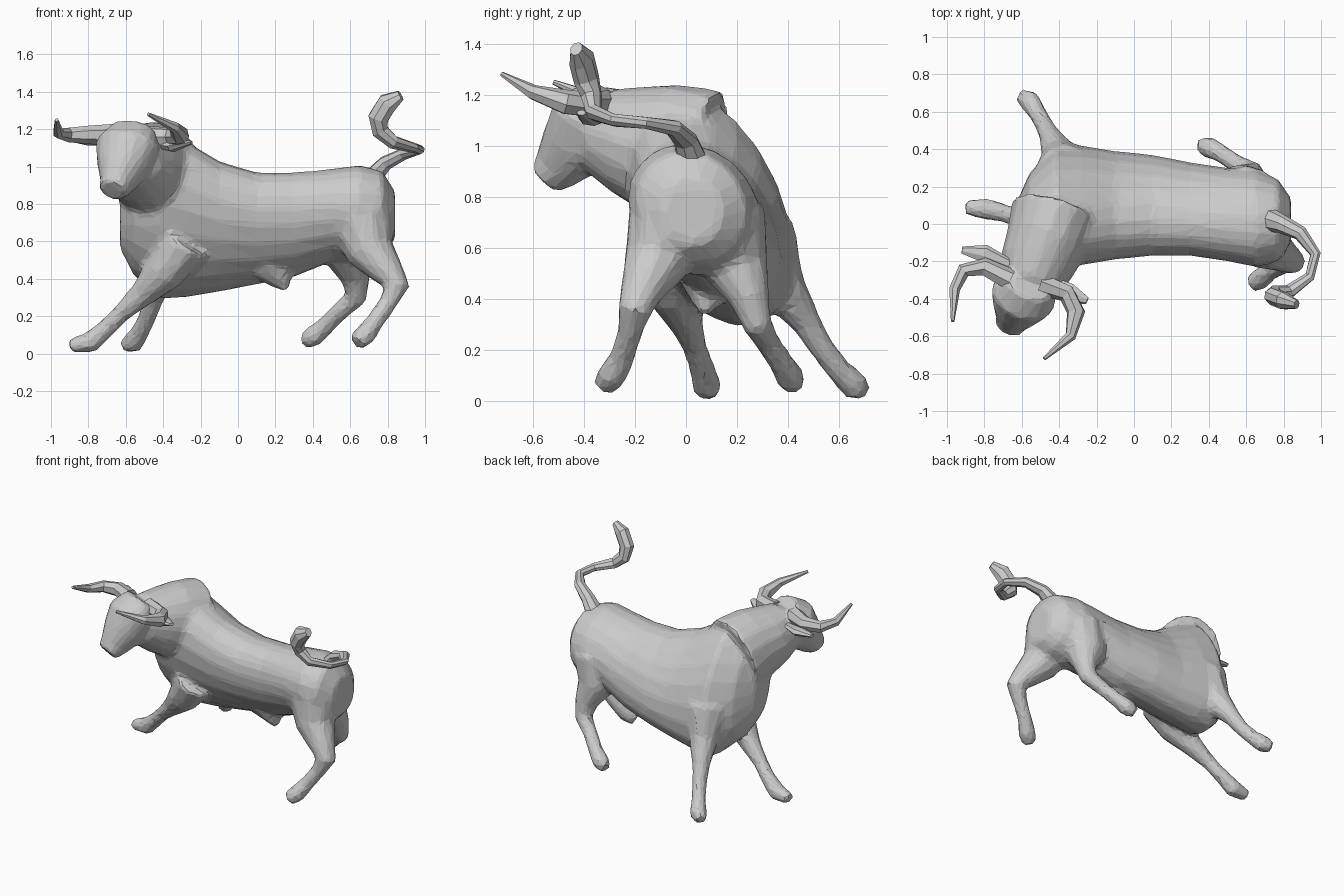
import bpy
import bmesh
from math import cos, sin, pi
from mathutils import Vector

SCALE = 0.01  # all part measurements below are in hundredths of a unit

default_cube = bpy.data.objects.get("Cube")
if default_cube:
    bpy.data.objects.remove(default_cube, do_unlink=True)

# Single flat colour
stone_grey = bpy.data.materials.new("stone_grey")
stone_grey.use_nodes = True
grey_colour = (0.6, 0.6, 0.6, 1.0)
stone_grey.diffuse_color = grey_colour
shader = next(n for n in stone_grey.node_tree.nodes if n.type == "BSDF_PRINCIPLED")
shader.inputs["Base Color"].default_value = grey_colour
shader.inputs["Roughness"].default_value = 0.8


def loft(name, rings):
    """Skin a closed solid through a list of equal-length point rings."""
    bm = bmesh.new()
    loops = [[bm.verts.new(point) for point in ring] for ring in rings]
    count = len(loops[0])
    for lower, upper in zip(loops, loops[1:]):
        for i in range(count):
            j = (i + 1) % count
            bm.faces.new((lower[i], lower[j], upper[j], upper[i]))
    bm.faces.new(reversed(loops[0]))
    bm.faces.new(loops[-1])
    bmesh.ops.recalc_face_normals(bm, faces=bm.faces)
    mesh = bpy.data.meshes.new(name)
    bm.to_mesh(mesh)
    bm.free()
    mesh.materials.append(stone_grey)
    part = bpy.data.objects.new(name, mesh)
    bpy.context.collection.objects.link(part)
    return part


def tube(name, stations, sides=10, flatten=1.0):
    """Sweep an ellipse along (x, y, z, half width[, half height]) stations."""
    centres = [Vector(s[:3]) * SCALE for s in stations]
    rings = []
    side = None
    for i, station in enumerate(stations):
        before, after = centres[max(i - 1, 0)], centres[min(i + 1, len(centres) - 1)]
        tangent = (after - before).normalized()
        if side is None:
            side = tangent.cross(Vector((0, 0, 1)))
        side = (side - tangent * side.dot(tangent)).normalized()
        rise = side.cross(tangent)
        width = station[3] * SCALE
        height = station[-1] * SCALE * flatten
        angles = [2 * pi * k / sides for k in range(sides)]
        rings.append([centres[i] + side * cos(a) * width + rise * sin(a) * height
                      for a in angles])
    return loft(name, rings)


def barrel(name, stations, sides=20):
    """Upright leaning ovals: x, centre y, centre z, half y, half z, lean."""
    rings = []
    for x, y, z, half_y, half_z, lean in stations:
        angles = [2 * pi * k / sides for k in range(sides)]
        rings.append([Vector((x, y + half_y * cos(a),
                              z + half_z * sin(a - lean * SCALE))) * SCALE
                      for a in angles])
    return loft(name, rings)


# Torso, leaning over to one side at the shoulders
torso = barrel("body", [
    (-63, 2, 74, 9, 18, 30), (-56, 4, 77, 23, 35, 40), (-42, 9, 76, 33, 47, 42),
    (-28, 10, 72, 32, 42, 42), (-10, 10, 68, 29, 35, 40), (10, 10, 67, 27, 30, 35),
    (30, 8, 69, 25, 28, 30), (50, 5, 74, 25, 25, 20), (65, 3, 75, 26, 26, 15),
    (77, 2, 76, 22, 22, 10), (84, 2, 74, 12, 13, 0)])

# Neck swinging round to the front, and the lowered head
neck = tube("neck", [
    (-42, 6, 94, 24, 29), (-47, -10, 99, 22, 26), (-52, -22, 102, 20, 22),
    (-56, -34, 106, 16, 17)], 16)
head = tube("head", [
    (-56, -32, 120, 13, 9), (-59, -38, 111, 18, 15), (-62, -44, 99, 14, 14),
    (-65, -51, 91, 9, 10), (-67, -55, 87, 8, 7)], 14)
sheath = tube("sheath", [(18, 9, 47, 12), (23, 8, 40, 7), (26, 7, 34, 2)], 8)

# Legs, each from the muscle down to the hoof
legs = {
    "front_left_leg": [
        (-37, 28, 64, 16), (-40, 37, 45, 10), (-45, 47, 31, 6), (-48, 53, 21, 5),
        (-52, 60, 12, 5), (-56, 66, 6, 6), (-61, 69, 4, 4)],
    "front_right_leg": [
        (-28, -8, 60, 14), (-40, -5, 43, 11), (-52, 0, 31, 7), (-62, 3, 22, 5),
        (-70, 6, 14, 5), (-79, 8, 6, 6), (-90, 9, 4, 4)],
    "rear_left_leg": [
        (60, 14, 70, 18), (58, 20, 52, 13), (63, 25, 40, 8), (63, 28, 30, 6),
        (55, 32, 23, 5), (46, 38, 14, 5), (40, 41, 9, 6), (35, 43, 6, 4)],
    "rear_right_leg": [
        (67, -6, 70, 18), (71, -12, 54, 13), (80, -17, 44, 9), (85, -20, 36, 7),
        (80, -22, 27, 5), (73, -25, 17, 5), (68, -29, 10, 6), (63, -32, 6, 5)],
}
leg_parts = [tube(name, stations) for name, stations in legs.items()]

# Fuse the fleshy parts into one skin, then facet it
for part in [neck, head, sheath, torso] + leg_parts:
    part.select_set(True)
bpy.context.view_layer.objects.active = torso
bpy.ops.object.join()
body = bpy.context.view_layer.objects.active
fuse = body.modifiers.new("fuse", "REMESH")
fuse.mode = "VOXEL"
fuse.voxel_size = 0.018
soften = body.modifiers.new("soften", "SMOOTH")
soften.factor = 0.5
soften.iterations = 7
facet = body.modifiers.new("facet", "DECIMATE")
facet.ratio = 0.09

# Tail curling up into a broad tuft
tail = tube("tail", [
    (70, 3, 92, 7), (79, 0, 102, 5), (89, -5, 107, 4), (97, -16, 109, 3),
    (94, -28, 110, 3), (83, -36, 113, 4), (76, -37, 119, 5), (75, -39, 126, 6),
    (80, -41, 134, 6), (87, -43, 138, 3)], 8, 0.8)

# Horns sweeping out and forward
horns = {
    "left_horn": [
        (-50, -32, 116, 6), (-36, -37, 116, 5), (-31, -47, 117, 5),
        (-34, -60, 121, 3), (-48, -72, 128, 1)],
    "right_horn": [
        (-66, -30, 117, 6), (-80, -23, 117, 5), (-91, -25, 117, 4),
        (-96, -35, 118, 3), (-97, -52, 125, 1)],
}
for name, stations in horns.items():
    tube(name, stations, 7)

# Leaf-shaped ears
ears = {
    "left_ear": [(-46, -30, 112, 3), (-35, -37, 111, 6), (-25, -41, 113, 2)],
    "right_ear": [(-66, -22, 113, 3), (-80, -16, 114, 5), (-92, -14, 115, 2)],
}
for name, stations in ears.items():
    tube(name, stations, 7, 0.55)
